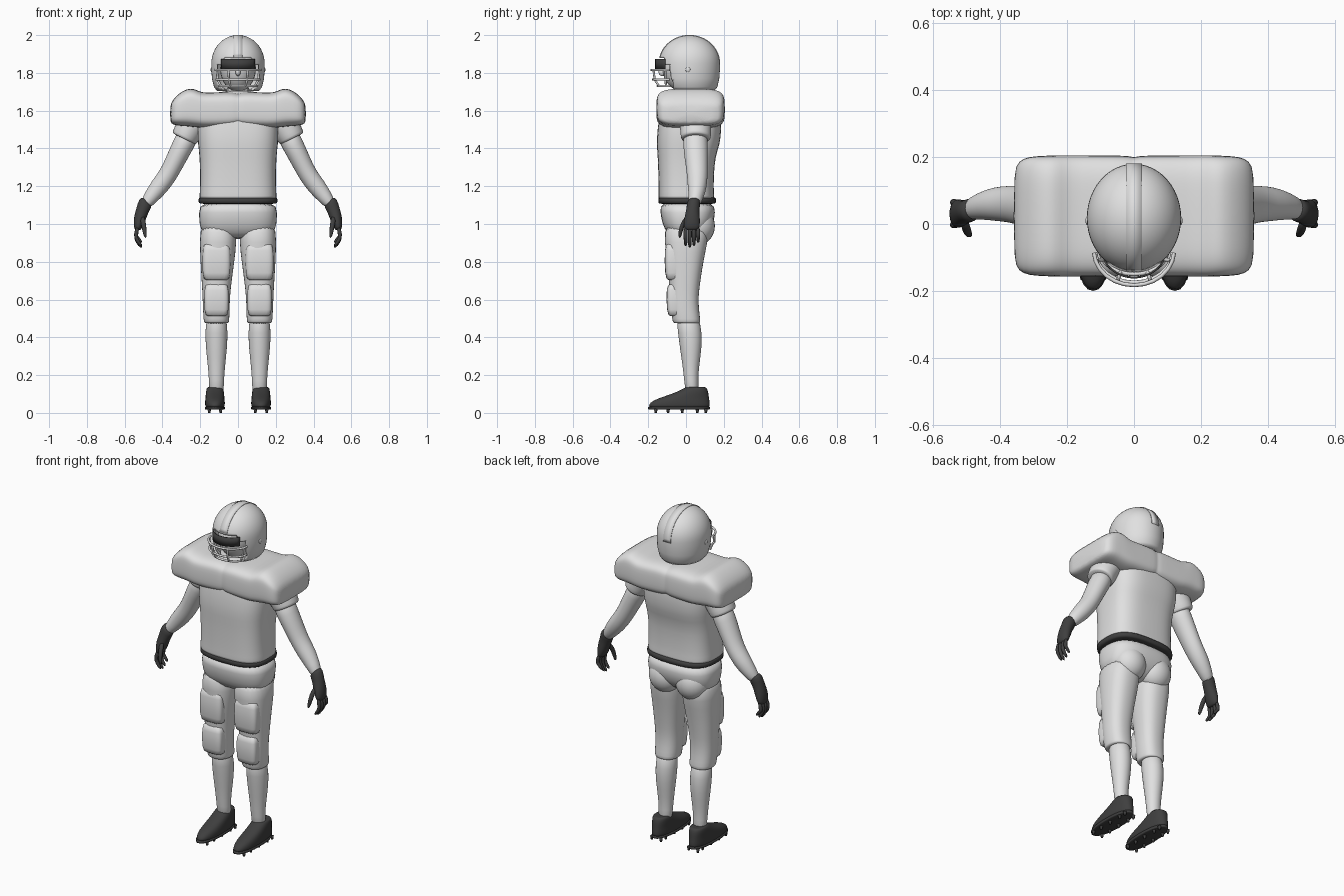
import bpy, bmesh, math
from mathutils import Vector

if "Cube" in bpy.data.objects:
    bpy.data.objects.remove(bpy.data.objects["Cube"])


def material(name, value):
    m = bpy.data.materials.new(name)
    m.use_nodes = True
    colour = (value, value, value, 1)
    m.diffuse_color = colour
    m.node_tree.nodes["Principled BSDF"].inputs["Base Color"].default_value = colour
    return m


LIGHT = material("light_grey", 0.75)
DARK = material("dark_grey", 0.05)
X, Y, Z = Vector((1, 0, 0)), Vector((0, 1, 0)), Vector((0, 0, 1))
SIDES = (("left", 1), ("right", -1))


def finish(name, bm, mat, subdiv=0):
    bmesh.ops.recalc_face_normals(bm, faces=bm.faces)
    me = bpy.data.meshes.new(name)
    bm.to_mesh(me)
    bm.free()
    me.materials.append(mat)
    ob = bpy.data.objects.new(name, me)
    bpy.context.collection.objects.link(ob)
    for p in me.polygons:
        p.use_smooth = True
    if subdiv:
        ob.modifiers.new("smooth", "SUBSURF").levels = subdiv
        ob.modifiers["smooth"].render_levels = subdiv
    return ob


def loft(name, rings, mat, axis=None, p=2, n=24, s=1, subdiv=1, caps=True):
    """Rings are (x, y, z, radius across, radius along y); axis None follows the path."""
    bm = bmesh.new()
    pts = [Vector((r[0] * s, r[1], r[2])) for r in rings]
    loops = []
    for i, c in enumerate(pts):
        t = axis or (pts[min(i + 1, len(pts) - 1)] - pts[max(i - 1, 0)])
        u = Y.cross(t).normalized()
        loop = []
        for k in range(n):
            a = math.tau * k / n
            ca, sa = math.cos(a), math.sin(a)
            cu = math.copysign(abs(ca) ** (2 / p), ca) * rings[i][3]
            cv = math.copysign(abs(sa) ** (2 / p), sa) * rings[i][4]
            loop.append(bm.verts.new(c + u * cu + Y * cv))
        loops.append(loop)
    for a, b in zip(loops, loops[1:]):
        for k in range(n):
            bm.faces.new((a[k], a[(k + 1) % n], b[(k + 1) % n], b[k]))
    if caps:
        bm.faces.new(loops[0])
        bm.faces.new(loops[-1])
    return finish(name, bm, mat, subdiv)


def stack(name, rows, mat, cx=0, **kw):
    """Horizontal slices given as (z, x offset, x radius, front y, back y)."""
    rings = [(cx + o, (f + b) / 2, z, rx, (b - f) / 2) for z, o, rx, f, b in rows]
    return loft(name, rings, mat, axis=Z, **kw)


def ball(name, centre, size, mat):
    bm = bmesh.new()
    bmesh.ops.create_uvsphere(bm, u_segments=24, v_segments=16, radius=1)
    for v in bm.verts:
        v.co = Vector(a * b for a, b in zip(v.co, size)) + Vector(centre)
    return finish(name, bm, mat)


def tube(name, pts, r, mat):
    cu = bpy.data.curves.new(name, "CURVE")
    cu.dimensions = "3D"
    cu.bevel_depth, cu.bevel_resolution = r, 2
    cu.use_fill_caps = True
    sp = cu.splines.new("POLY")
    sp.points.add(len(pts) - 1)
    for q, c in zip(sp.points, pts):
        q.co = (*c, 1)
    cu.materials.append(mat)
    ob = bpy.data.objects.new(name, cu)
    bpy.context.collection.objects.link(ob)
    return ob


def strip(name, pairs, thick, mat):
    bm = bmesh.new()
    rows = [[bm.verts.new(v) for v in pair] for pair in pairs]
    for a, b in zip(rows, rows[1:]):
        bm.faces.new((a[0], a[1], b[1], b[0]))
    ob = finish(name, bm, mat)
    ob.modifiers.new("thickness", "SOLIDIFY").thickness = thick
    return ob


# Jersey, belt and hips
stack("jersey", [(1.13, 0, .195, -.137, .14), (1.135, 0, .206, -.147, .152), (1.16, 0, .203, -.145, .147),
                 (1.25, 0, .2, -.146, .147), (1.36, 0, .204, -.15, .155), (1.42, 0, .212, -.156, .18),
                 (1.5, 0, .217, -.152, .188), (1.58, 0, .21, -.14, .185), (1.66, 0, .18, -.12, .16)],
      LIGHT, p=3, n=32)
stack("belt", [(1.106, 0, .2, -.14, .15), (1.108, 0, .21, -.148, .16), (1.14, 0, .21, -.148, .16),
               (1.142, 0, .2, -.14, .15)], DARK, p=2.8, n=32)
stack("hips", [(1.125, 0, .204, -.14, .15), (1.06, 0, .207, -.136, .156), (1, 0, .206, -.126, .145),
               (.95, 0, .19, -.1, .11), (.92, 0, .12, -.06, .06)], LIGHT, p=2.7, n=32)

# Shoulder pads: one yoke running from arm to arm
half = [(.015, 1.605, .091, .18), (.05, 1.605, .096, .181), (.17, 1.6, .094, .182), (.2, 1.605, .095, .182),
        (.235, 1.615, .102, .182), (.27, 1.617, .1, .18), (.315, 1.605, .085, .178), (.345, 1.592, .066, .165),
        (.36, 1.583, .045, .135)]
full = [(-x, z, h, d) for x, z, h, d in reversed(half)] + [(0, 1.605, .086, .175)] + half
loft("shoulder_pads", [(x, .024, z, h, d) for x, z, h, d in full], LIGHT, axis=X, p=4.2, n=32)
stack("collar", [(1.66, 0, .12, -.11, .13), (1.695, 0, .1, -.085, .11), (1.705, 0, .08, -.06, .09)], LIGHT)

# Neck and head
stack("neck", [(1.62, 0, .075, -.05, .1), (1.75, 0, .07, -.05, .1)], LIGHT)
ball("head", (0, -.01, 1.825), (.095, .115, .125), LIGHT)
ball("nose", (0, -.125, 1.805), (.014, .02, .022), LIGHT)

# Helmet shell with a face opening
rows = [(1.705, 0, .112, -.1, .15), (1.725, 0, .127, -.125, .166), (1.77, 0, .138, -.138, .176),
        (1.82, 0, .141, -.144, .18)]
for k in range(12):
    c, h = math.cos(k * math.pi / 23), math.sin(k * math.pi / 23)
    rows.append((1.85 + .15 * h, 0, .141 * c, .018 - .162 * c, .018 + .162 * c))
rows.append((2, 0, .002, .016, .02))
helmet = stack("helmet", rows, LIGHT, n=48, subdiv=0, caps=False)
shell = helmet.modifiers.new("shell", "SOLIDIFY")
shell.thickness, shell.offset = .012, -1
bm = bmesh.new()
bmesh.ops.create_cube(bm, size=1)
for v in bm.verts:
    v.co = (v.co.x * .215, v.co.y * .24 - .185, 1.77 + v.co.z * .215)
bmesh.ops.bevel(bm, geom=[e for e in bm.edges if abs(e.verts[0].co.y - e.verts[1].co.y) > .1],
                offset=.035, segments=4, affect="EDGES")
cutter = finish("face_opening_cutter", bm, LIGHT)
cutter.hide_render = True
cutter.display_type = "WIRE"
cutter.hide_set(True)
cut = helmet.modifiers.new("opening", "BOOLEAN")
cut.object, cut.operation, cut.solver = cutter, "DIFFERENCE", "EXACT"
bpy.ops.object.select_all(action="DESELECT")
helmet.select_set(True)
bpy.context.view_layer.objects.active = helmet
bpy.ops.object.shade_smooth_by_angle(angle=math.radians(40))

# Helmet ridge, ear studs and visor
arc = [math.radians(14 + 7 * k) for k in range(25)]
strip("helmet_ridge", [[(x, .018 - .163 * math.cos(a), 1.85 + .151 * math.sin(a)) for x in (-.024, .024)]
                       for a in arc], .004, LIGHT)
for side, s in SIDES:
    ball(side + "_ear_stud", (.14 * s, .01, 1.817), (.005, .013, .013), LIGHT)
turn = [math.radians(-62 + 124 * k / 12) for k in range(13)]
strip("visor", [[(.103 * math.sin(a), -.065 - .098 * math.cos(a), z) for z in (1.82, 1.873)]
                for a in turn], .006, DARK)

# Face mask bars
for name, z, w, front in (("upper", 1.815, .12, -.183), ("middle", 1.765, .116, -.175), ("lower", 1.73, .1, -.15)):
    tube(name + "_mask_bar", [(w * math.sin(a * 1.4), -.08 + (front + .08) * math.cos(a * 1.4), z)
                              for a in turn], .006, LIGHT)
for side, s in SIDES:
    tube(side + "_mask_upright", [(.05 * s, -.172, 1.815), (.048 * s, -.166, 1.765), (.04 * s, -.143, 1.73)],
         .006, LIGHT)
    tube(side + "_mask_cheek_bar", [(.112 * s, -.11, 1.815), (.108 * s, -.11, 1.765), (.09 * s, -.105, 1.73)],
         .006, LIGHT)

for side, s in SIDES:
    # Sleeve, arm and glove
    loft(side + "_sleeve", [(.2, .05, 1.6, .08, .08), (.235, .05, 1.545, .083, .086), (.275, .052, 1.472, .073, .081),
                            (.285, .052, 1.452, .071, .079), (.286, .052, 1.45, .06, .065)], LIGHT, s=s)
    loft(side + "_arm", [(.25, .05, 1.5, .06, .065), (.295, .05, 1.41, .057, .066), (.335, .055, 1.33, .052, .06),
                         (.37, .06, 1.26, .049, .055), (.415, .06, 1.2, .05, .051), (.455, .055, 1.15, .041, .041),
                         (.5, .042, 1.09, .028, .03)], LIGHT, s=s)
    loft(side + "_glove", [(.484, .042, 1.12, .03, .03), (.488, .042, 1.118, .041, .037), (.507, .035, 1.07, .034, .034),
                           (.52, .032, 1.03, .033, .043), (.53, .03, .985, .024, .044), (.532, .03, .965, .014, .036)],
         DARK, s=s, n=16)
    for k, finger in enumerate(("index", "middle", "ring", "little")):
        y, drop = -.002 + .022 * k, (.008, 0, .008, .026)[k]
        loft(f"{side}_{finger}_finger", [(.53, y, .985, .012, .012), (.543, y, .94, .012, .012),
                                         (.535, y, .905 + drop, .011, .011), (.508, y, .873 + drop, .008, .008)],
             DARK, s=s, n=8)
    loft(side + "_thumb", [(.508, .01, 1.045, .014, .014), (.5, -.018, 1, .015, .014), (.495, -.03, .96, .012, .012),
                           (.488, -.033, .925, .007, .007)], DARK, s=s, n=8)

    # Trouser leg with thigh and knee pads
    stack(side + "_trouser_leg", [(1.02, -.005, .096, -.12, .13), (.9, -.005, .098, -.112, .114),
                                  (.8, -.001, .09, -.104, .092), (.7, .003, .08, -.09, .077),
                                  (.62, .005, .073, -.086, .066), (.55, .005, .071, -.083, .068),
                                  (.49, .004, .068, -.072, .077), (.476, .004, .066, -.069, .075),
                                  (.474, .004, .05, -.05, .06)], LIGHT, cx=.11 * s, s=s, p=2.4) if s > 0 else \
        stack(side + "_trouser_leg", [(1.02, .005, .096, -.12, .13), (.9, .005, .098, -.112, .114),
                                      (.8, .001, .09, -.104, .092), (.7, -.003, .08, -.09, .077),
                                      (.62, -.005, .073, -.086, .066), (.55, -.005, .071, -.083, .068),
                                      (.49, -.004, .068, -.072, .077), (.476, -.004, .066, -.069, .075),
                                      (.474, -.004, .05, -.05, .06)], LIGHT, cx=-.11, p=2.4)
    ball(side + "_seat", (.088 * s, .065, .99), (.095, .088, .1), LIGHT)
    for pad, z0, z1, w, f in (("thigh", .7, .9, .076, -.116), ("knee", .51, .685, .066, -.106)):
        e = .015
        stack(f"{side}_{pad}_pad", [(z0, 0, w * .8, f + .02, -.03), (z0 + e, 0, w, f + .004, -.02),
                                    (z1 - e, 0, w, f, -.02), (z1, 0, w * .8, f + .02, -.03)],
              LIGHT, cx=.114 * s, p=4)

    # Lower leg, shoe, sole and studs
    stack(side + "_lower_leg", [(.52, 0, .055, -.055, .07), (.42, 0, .06, -.042, .085), (.34, 0, .056, -.032, .083),
                                (.25, 0, .046, -.018, .07), (.17, 0, .039, -.01, .063), (.09, 0, .04, 0, .07)],
          LIGHT, cx=.114 * s)
    stack(side + "_shoe", [(.028, 0, .045, -.19, .12), (.032, 0, .052, -.2, .128), (.055, 0, .053, -.193, .127),
                           (.075, 0, .051, -.155, .123), (.1, 0, .049, -.075, .12), (.125, 0, .046, -.02, .115),
                           (.138, 0, .04, .002, .105), (.135, 0, .03, .012, .09)], DARK, cx=.122 * s, p=2.3)
    stack(side + "_sole", [(.018, 0, .049, -.193, .12), (.02, 0, .053, -.2, .126), (.032, 0, .053, -.2, .126)],
          DARK, cx=.122 * s, p=2.3, subdiv=0)
    for row, y in enumerate((-.16, -.095, -.02, .06, .105)):
        for edge in (-1, 1):
            stack(f"{side}_stud_{row}_{edge + 1}", [(0, 0, .006, y - .006, y + .006), (.022, 0, .01, y - .01, y + .01)],
                  DARK, cx=.122 * s + .03 * edge, n=8, subdiv=0)
